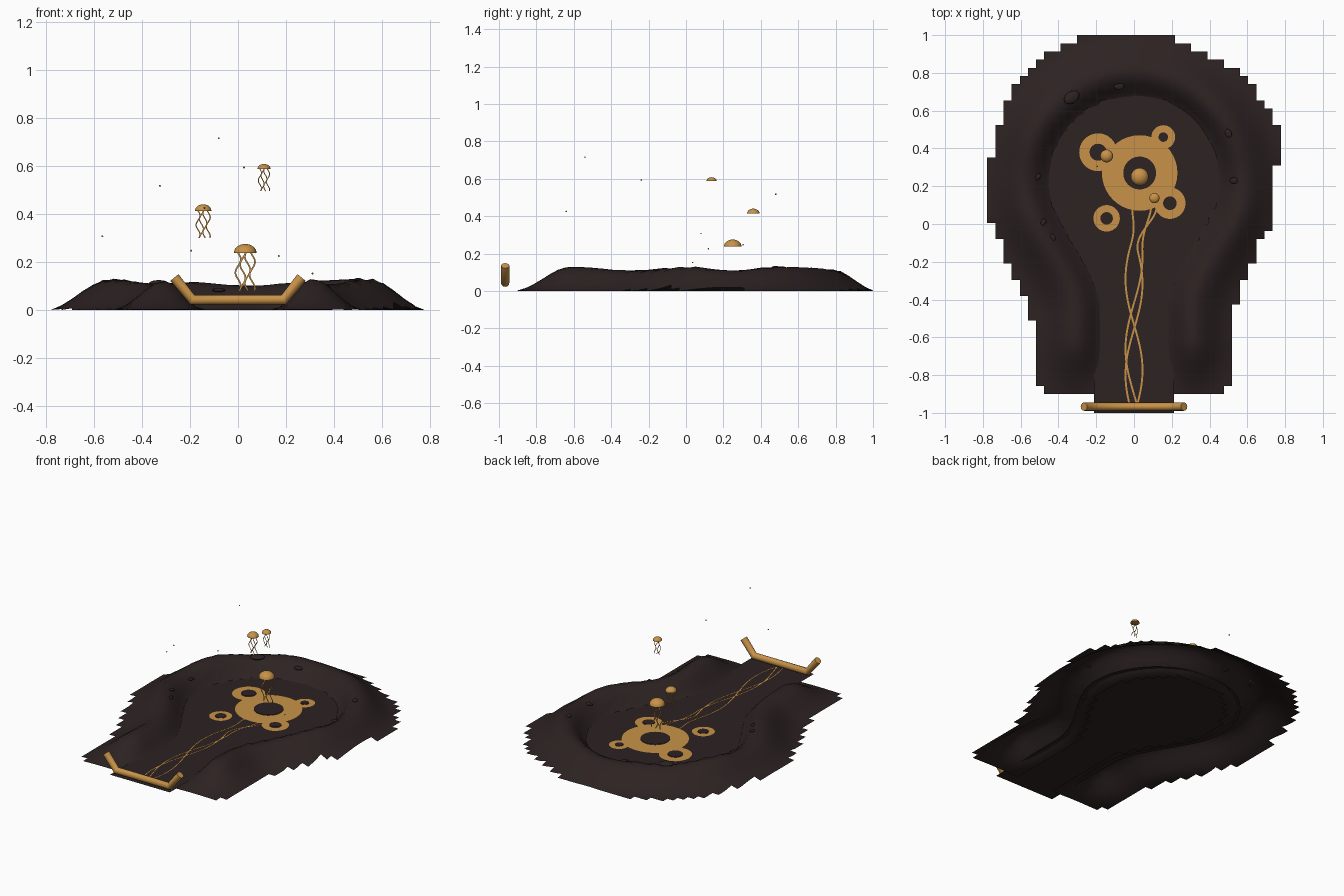
import bpy, bmesh, math
from mathutils import Vector

cube = bpy.data.objects.get("Cube")
if cube:
    bpy.data.objects.remove(cube)


def material(name, rgb):
    m = bpy.data.materials.new(name)
    m.use_nodes = True
    m.diffuse_color = (*rgb, 1)
    m.node_tree.nodes["Principled BSDF"].inputs["Base Color"].default_value = (*rgb, 1)
    return m


EARTH = material("dark earth", (0.026, 0.016, 0.016))
GOLD = material("warm gold", (0.58, 0.29, 0.065))


def finish(bm, name, mat, smooth=True):
    me = bpy.data.meshes.new(name)
    bm.to_mesh(me)
    bm.free()
    ob = bpy.data.objects.new(name, me)
    bpy.context.collection.objects.link(ob)
    me.materials.append(mat)
    for p in me.polygons:
        p.use_smooth = smooth
    return ob


def ease(t):
    t = min(max(t, 0), 1)
    return t * t * (3 - 2 * t)


def lerp_table(table, v):
    # piecewise linear lookup over ascending (key, value) pairs
    if v <= table[0][0]:
        return table[0][1]
    for (a, p), (b, q) in zip(table, table[1:]):
        if v <= b:
            return p + (q - p) * (v - a) / (b - a)
    return table[-1][1]


# Keyhole floor: round basin running into a straight channel
TOP, MID, FLOOR_Z = 0.69, 0.22, 0.02


def half_width(y):
    if y > MID:
        return 0.465 * math.sqrt(max(0, 1 - ((y - MID) / (TOP - MID)) ** 2))
    return 0.195 + 0.27 * ease((y + 0.45) / 0.67)


samples = [-1.3 + (TOP + 1.3) * math.sin(i / 160 * math.pi / 2) for i in range(161)]
outline = [Vector((half_width(y), y)) for y in samples]


def rim_distance(x, y):
    p = Vector((abs(x), y))
    d = min((p - q).length for q in outline)
    return -d if y < TOP and abs(x) < half_width(y) else d


SECTION = [(-0.05, 0.0), (0, 0.02), (0.04, 0.075), (0.08, 0.11), (0.13, 0.12),
           (0.17, 0.098), (0.24, 0.042), (0.28, 0.015), (0.315, 0.0)]


def ground(x, y):
    h = lerp_table(SECTION, rim_distance(x, y))
    h *= 1 + 0.07 * math.sin(11 * y + 2) + 0.05 * math.sin(13 * x + 5 * y)
    return h * ease((y + 0.93) / 0.3)


# Ridge terrain on a square grid, with a stepped outer edge
RIGHT = [(-0.9, 0.515), (-0.47, 0.53), (-0.32, 0.58), (-0.24, 0.62), (-0.1, 0.67), (0.05, 0.75),
         (0.5, 0.76), (0.6, 0.71), (0.73, 0.63), (0.82, 0.53), (0.91, 0.37), (1, 0.165)]
LEFT = [(-0.9, 0.515), (-0.5, 0.54), (-0.25, 0.65), (-0.08, 0.72), (0.05, 0.77), (0.35, 0.76),
        (0.6, 0.69), (0.75, 0.61), (0.87, 0.5), (0.95, 0.39), (1, 0.25)]
CELL = 0.0432
bm = bmesh.new()
grid = {}


def grid_vert(i, j):
    if (i, j) not in grid:
        x, y = i * CELL, 1 - j * CELL
        grid[i, j] = bm.verts.new((x, y, ground(x, y)))
    return grid[i, j]


for j in range(44):
    for i in range(-18, 18):
        x, y = (i + 0.5) * CELL, 1 - (j + 0.5) * CELL
        edge = lerp_table(RIGHT if x > 0 else LEFT, y) - (0.04 if j == 43 else 0)
        if abs(x) < edge and rim_distance(x, y) > -0.07:
            bm.faces.new([grid_vert(i, j), grid_vert(i, j + 1),
                          grid_vert(i + 1, j + 1), grid_vert(i + 1, j)])
finish(bm, "ridge_terrain", EARTH)

# Flat floor, slightly tucked under the ridge
bm = bmesh.new()
rows = []
for k in range(61):
    y = -1 + (TOP + 1) * math.sin(k / 60 * math.pi / 2)
    w = half_width(y) + 0.018
    rows.append([bm.verts.new((s * w, y, FLOOR_Z)) for s in (-1, 1)])
for a, b in zip(rows, rows[1:]):
    bm.faces.new([a[0], a[1], b[1], b[0]])
finish(bm, "basin_floor", EARTH, False)


# Ring markings with dark pools
def disc(name, x, y, z, r, mat, hole=0):
    bm = bmesh.new()
    n = 40
    loops = [[bm.verts.new((x + q * math.cos(k * math.tau / n), y + q * math.sin(k * math.tau / n), z))
              for k in range(n)] for q in ((r, hole) if hole else (r,))]
    if hole:
        for k in range(n):
            m = (k + 1) % n
            bm.faces.new([loops[0][k], loops[0][m], loops[1][m], loops[1][k]])
    else:
        bm.faces.new(loops[0])
    finish(bm, name, mat, False)


RINGS = [(0.03, 0.27, 0.2, 0.087), (-0.19, 0.38, 0.1, 0.045), (0.155, 0.46, 0.063, 0.025),
         (0.19, 0.11, 0.083, 0.036), (-0.145, 0.03, 0.07, 0.033)]
for k, (x, y, r, hole) in enumerate(RINGS):
    disc(f"ring_marking_{k}", x, y, FLOOR_Z + 0.004 + k * 0.0003, r, GOLD, hole)
    disc(f"ring_pool_{k}", x, y, FLOOR_Z + 0.007, hole, EARTH)


# Thin ribbons lying in the plane that has the given normal
def ribbon(name, pts, normal, width):
    bm = bmesh.new()
    pairs = []
    for k, p in enumerate(pts):
        tangent = pts[min(k + 1, len(pts) - 1)] - pts[max(k - 1, 0)]
        side = tangent.cross(normal).normalized() * width / 2
        pairs.append((bm.verts.new(p - side), bm.verts.new(p + side)))
    for a, b in zip(pairs, pairs[1:]):
        bm.faces.new([a[0], a[1], b[1], b[0]])
    finish(bm, name, GOLD, False)


# Braided strands running down the channel
for k, (start, phase) in enumerate([(-0.01, 3.6), (0.09, 1.2), (0.12, 0.3)]):
    pts = []
    for s in range(61):
        y = 0.09 - s / 60 * 1.04
        wave = 0.045 * math.sin(phase + (-0.12 - y) * 6.5)
        t = ease((0.09 - y) / 0.24)
        pts.append(Vector((start * (1 - t) + wave * t, y, FLOOR_Z + 0.005 + k * 0.0005)))
    ribbon(f"channel_strand_{k}", pts, Vector((0, 0, 1)), 0.01)


# Floating bells with trailing tendrils
def jelly(name, x, y, z, r, height, low):
    bm = bmesh.new()
    bmesh.ops.create_uvsphere(bm, u_segments=24, v_segments=16, radius=r)
    bmesh.ops.bisect_plane(bm, geom=bm.verts[:] + bm.edges[:] + bm.faces[:], plane_co=(0, 0, 0),
                           plane_no=(0, 0, -1), clear_outer=True)
    bmesh.ops.holes_fill(bm, edges=[e for e in bm.edges if e.is_boundary])
    for v in bm.verts:
        v.co = (x + v.co.x, y + v.co.y, z + v.co.z * height / r)
    ob = finish(bm, name + "_bell", GOLD)
    bpy.context.view_layer.objects.active = ob
    ob.select_set(True)
    bpy.ops.object.shade_smooth_by_angle()
    ob.select_set(False)
    for k in range(4):
        pts = [Vector((x + r * (0.42 * (k - 1.5) + 0.24 * math.sin(s / 24 * 9 + k * 1.9)),
                       y, z + (low - z) * s / 24)) for s in range(25)]
        ribbon(f"{name}_tendril_{k}", pts, Vector((0, 1, 0)), r * 0.14)


jelly("large_jelly", 0.03, 0.25, 0.238, 0.047, 0.037, 0.08)
jelly("middle_jelly", -0.145, 0.36, 0.413, 0.034, 0.027, 0.3)
jelly("small_jelly", 0.108, 0.137, 0.588, 0.027, 0.02, 0.495)


# Gold tube across the channel mouth, with raised ends
path = bpy.data.curves.new("mouth_tube", "CURVE")
path.dimensions = "3D"
path.bevel_depth = 0.022
path.bevel_resolution = 4
path.use_fill_caps = True
spline = path.splines.new("POLY")
corners = [(-0.265, 0.135), (-0.19, 0.042), (0.19, 0.042), (0.265, 0.135)]
spline.points.add(len(corners) - 1)
for p, (x, z) in zip(spline.points, corners):
    p.co = (x, -0.967, z, 1)
tube = bpy.data.objects.new("mouth_tube", path)
bpy.context.collection.objects.link(tube)
path.materials.append(GOLD)


# Loose stones on the ridge and drifting motes above
def pebble(name, loc, size, mat, turn=0):
    bm = bmesh.new()
    bmesh.ops.create_uvsphere(bm, u_segments=12, v_segments=8, radius=1)
    ob = finish(bm, name, mat)
    ob.location, ob.scale, ob.rotation_euler = loc, size, (0, 0, turn)


STONES = [(-0.33, 0.67, 0.045, 0.6), (-0.08, 0.73, 0.028, 0), (0.53, 0.23, 0.024, 0), (-0.48, 0.01, 0.02, 1),
          (-0.43, -0.07, 0.02, 2), (0.41, 0.03, 0.02, 1), (0.5, 0.48, 0.024, 2), (-0.51, 0.25, 0.02, 1)]
for k, (x, y, r, turn) in enumerate(STONES):
    pebble(f"ridge_stone_{k}", (x, y, ground(x, y) + 0.003), (r, r * 0.7, r * 0.3), EARTH, turn)

MOTES = [(-0.08, -0.54, 0.715), (0.025, -0.24, 0.593), (-0.325, 0.48, 0.517), (-0.14, -0.64, 0.425),
         (-0.565, 0.08, 0.307), (-0.195, 0.305, 0.247), (0.17, 0.12, 0.225), (0.31, 0.035, 0.152)]
for k, loc in enumerate(MOTES):
    pebble(f"drifting_mote_{k}", loc, (0.004,) * 3, GOLD)
